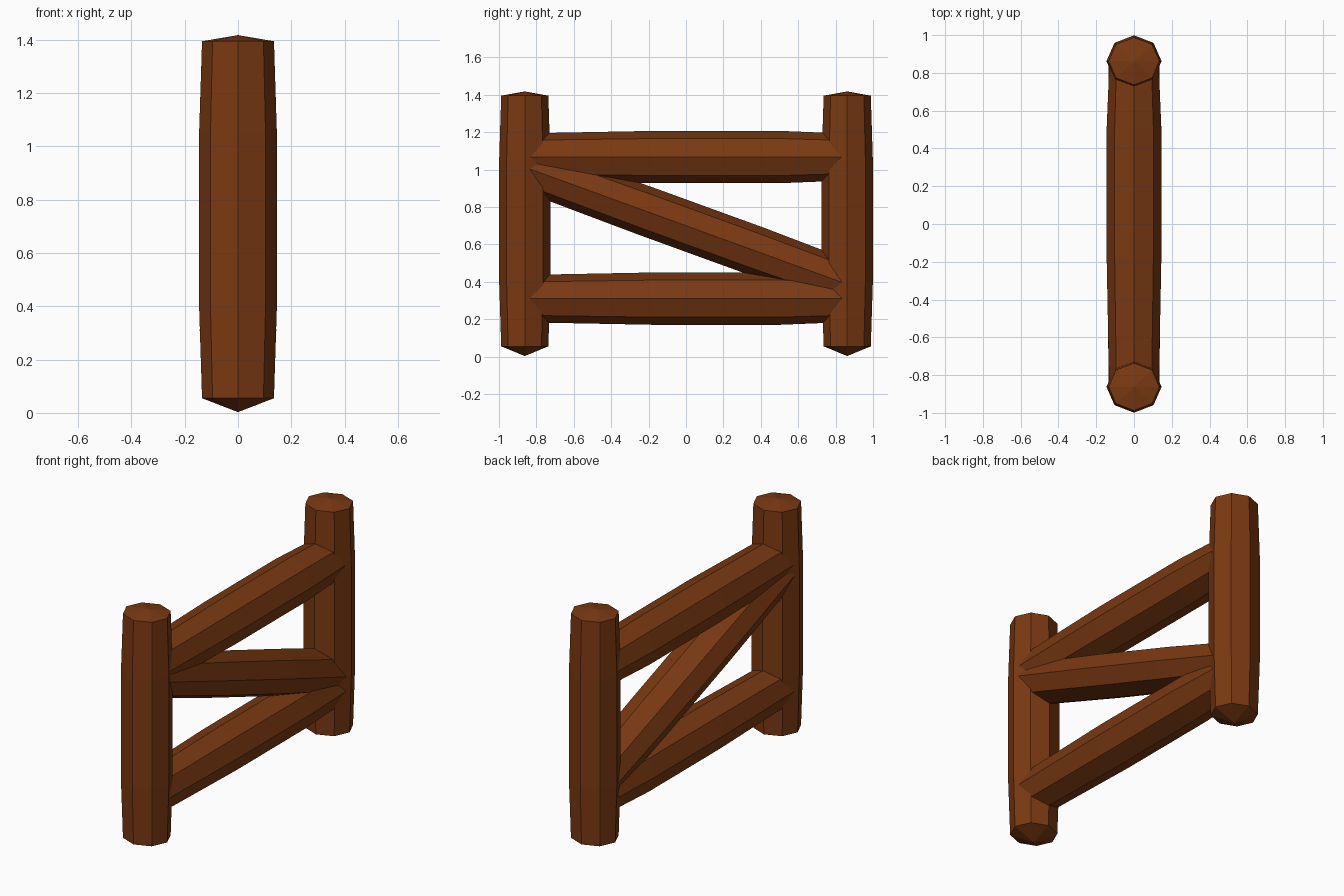
import bpy, bmesh, math
from mathutils import Vector

if "Cube" in bpy.data.objects:
    bpy.data.objects.remove(bpy.data.objects["Cube"])

wood = bpy.data.materials.new("brown wood")
wood.diffuse_color = (0.195, 0.041, 0.006, 1)
wood.use_nodes = True
wood.node_tree.nodes["Principled BSDF"].inputs["Base Color"].default_value = wood.diffuse_color
SIDES = 8


def log(name, start, end, rings, rx, tips):
    """Eight-sided bulging log in the YZ plane; rings = (distance along, scale of radius),
    rx = half width in x, the other half width is the ring radius itself."""
    start, end = Vector(start), Vector(end)
    axis = (end - start).normalized()
    side = Vector((1, 0, 0))
    up = axis.cross(side)
    bm = bmesh.new()
    loops = []
    for d, r in rings:
        c = start + axis * d
        loops.append([bm.verts.new(c + side * (rx + r - rings[1][1]) * math.cos(a) + up * r * math.sin(a))
                      for a in (2 * math.pi * i / SIDES for i in range(SIDES))])
    for lo, hi in zip(loops, loops[1:]):
        for i in range(SIDES):
            j = (i + 1) % SIDES
            bm.faces.new((lo[i], lo[j], hi[j], hi[i]))
    # shallow pointed ends
    for loop, d in ((loops[0], tips[0]), (loops[-1], tips[1])):
        tip = bm.verts.new(start + axis * d)
        for i in range(SIDES):
            bm.faces.new((loop[i], loop[(i + 1) % SIDES], tip))
    bmesh.ops.recalc_face_normals(bm, faces=bm.faces)
    me = bpy.data.meshes.new(name)
    bm.to_mesh(me)
    bm.free()
    me.materials.append(wood)
    ob = bpy.data.objects.new(name, me)
    bpy.context.collection.objects.link(ob)
    return ob


# upright posts
for name, y in (("left_post", -0.862), ("right_post", 0.862)):
    log(name, (0, y, 0), (0, y, 1),
        [(0.055, 0.126), (0.40, 0.137), (1.05, 0.137), (1.395, 0.126)], 0.146, (0.003, 1.418))

# horizontal rails
for name, z in (("bottom_rail", 0.31), ("top_rail", 1.067)):
    log(name, (0, -0.84, z), (0, 0.84, z),
        [(0, 0.127), (0.67, 0.14), (1.34, 0.14), (1.68, 0.126)], 0.145, (-0.02, 1.70))

# diagonal brace
a, b = (0, -0.84, 1.005), (0, 0.84, 0.395)
n = (Vector(b) - Vector(a)).length
log("diagonal_brace", a, b,
    [(0, 0.124), (0.37 * n, 0.132), (0.72 * n, 0.132), (n, 0.124)], 0.142, (-0.02, n + 0.02))
